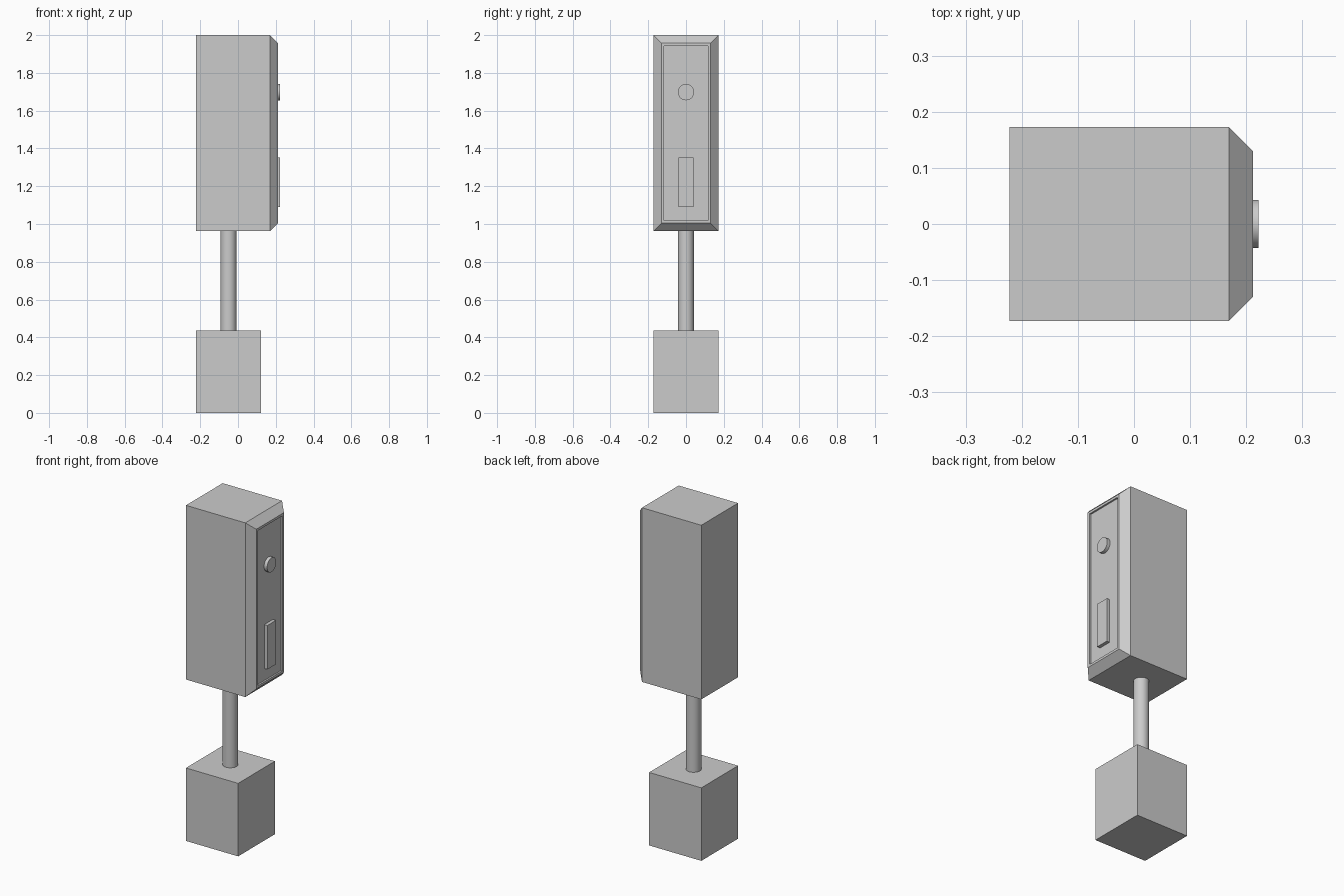
import bpy, bmesh, math
from mathutils import Vector

if "Cube" in bpy.data.objects:
    bpy.data.objects.remove(bpy.data.objects["Cube"])

grey = bpy.data.materials.new("light_grey")
grey.diffuse_color = (0.6, 0.6, 0.6, 1)
grey.use_nodes = True
grey.node_tree.nodes["Principled BSDF"].inputs["Base Color"].default_value = grey.diffuse_color


def finish(name, bm):
    bmesh.ops.recalc_face_normals(bm, faces=bm.faces)
    mesh = bpy.data.meshes.new(name)
    bm.to_mesh(mesh)
    bm.free()
    mesh.materials.append(grey)
    obj = bpy.data.objects.new(name, mesh)
    bpy.context.collection.objects.link(obj)
    return obj


def box_bm(lo, hi):
    bm = bmesh.new()
    bmesh.ops.create_cube(bm, size=1)
    for v in bm.verts:
        v.co = Vector([hi[i] if v.co[i] > 0 else lo[i] for i in range(3)])
    return bm


def cylinder(name, radius, depth, loc, rot=(0, 0, 0)):
    bpy.ops.mesh.primitive_cylinder_add(vertices=32, radius=radius, depth=depth,
                                        location=loc, rotation=rot)
    obj = bpy.context.object
    obj.name = name
    obj.data.materials.append(grey)
    bpy.ops.object.shade_smooth_by_angle(angle=math.radians(40))
    return obj


# base block and pole
finish("base_block", box_bm((-0.222, -0.173, 0), (0.122, 0.173, 0.435)))
cylinder("pole", 0.042, 0.555, (-0.05, 0, 0.6975))

# tall housing with bevelled front and recessed panel
bm = box_bm((-0.222, -0.173, 0.962), (0.169, 0.173, 2.0))
bm.normal_update()
front = max(bm.faces, key=lambda f: f.calc_center_median().x)
# (x, half width, half height) of each successive ring of the front
for x, half_y, half_z in ((0.212, 0.130, 0.476), (0.212, 0.116, 0.462),
                          (0.202, 0.116, 0.462)):
    front = bmesh.ops.extrude_discrete_faces(bm, faces=[front])["faces"][0]
    for v in front.verts:
        v.co = Vector((x, math.copysign(half_y, v.co.y),
                       1.481 + math.copysign(half_z, v.co.z - 1.481)))
finish("housing", bm)

# round button and rectangular plate on the panel
cylinder("round_button", 0.043, 0.024, (0.210, 0, 1.698), (0, math.pi / 2, 0))
finish("push_plate", box_bm((0.198, -0.04, 1.09), (0.222, 0.04, 1.352)))
